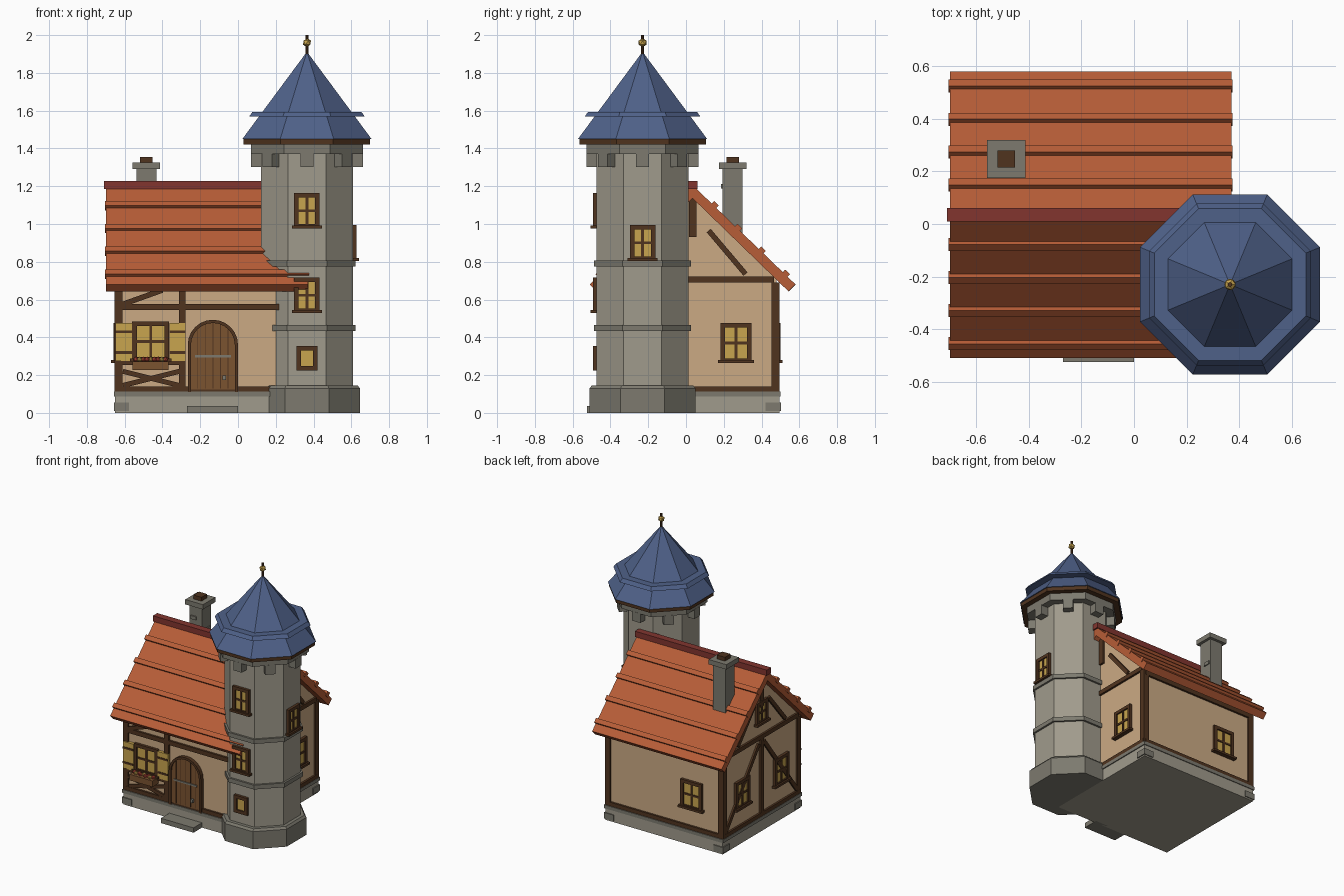
import bpy, bmesh, math
from mathutils import Matrix, Vector

cube = bpy.data.objects.get("Cube")
if cube:
    bpy.data.objects.remove(cube, do_unlink=True)


def material(name, hexcode):
    def linear(c):
        return c / 12.92 if c < 0.04045 else ((c + 0.055) / 1.055) ** 2.4
    rgb = [linear(v / 255) for v in bytes.fromhex(hexcode)]
    m = bpy.data.materials.new(name)
    m.use_nodes = True
    m.diffuse_color = (*rgb, 1)
    m.node_tree.nodes["Principled BSDF"].inputs["Base Color"].default_value = (*rgb, 1)
    return m


STONE = material("light stone", "A09B8C")
DARK = material("dark stone", "7D7A6F")
PLASTER = material("plaster", "CBAA84")
TIMBER = material("dark timber", "50341F")
TILE = material("clay tile", "B75D37")
RIDGE = material("ridge red", "82352F")
SLATE = material("blue slate", "4F6189")
GLASS = material("warm yellow", "C9A54E")
WOOD = material("door wood", "7B5330")
RED = material("flower red", "B8483A")

# Wall frames: local x runs along the wall, local -y points outward
TX, TY, AP = 0.365, -0.23, 0.243
CY, EAVE = 0.035, 0.70


def frame(x, y, degrees):
    return Matrix.Translation((x, y, 0)) @ Matrix.Rotation(math.radians(degrees), 4, "Z")


WORLD = Matrix()
FRONT, BACK = frame(0, -0.41, 0), frame(0, 0.48, 180)
RIGHT, LEFT = frame(0.31, 0, 90), frame(-0.64, 0, -90)
TOWER = Matrix.Translation((TX, TY, 0))


def finish(name, mat, bm):
    bmesh.ops.recalc_face_normals(bm, faces=bm.faces)
    mesh = bpy.data.meshes.new(name)
    bm.to_mesh(mesh)
    bm.free()
    mesh.materials.append(mat)
    ob = bpy.data.objects.new(name, mesh)
    bpy.context.collection.objects.link(ob)
    return ob


def block(name, mat, centre, size, at=WORLD, tilt=None):
    bm = bmesh.new()
    turn = tilt or Matrix()
    m = at @ Matrix.Translation(centre) @ turn @ Matrix.Diagonal((*size, 1))
    bmesh.ops.create_cube(bm, size=1, matrix=m)
    return finish(name, mat, bm)


def plate(name, mat, wall, u, z, w, h, d):
    return block(name, mat, (u, -d / 2, z), (w, d, h), wall)


def beam(name, wall, a, b, w=0.032, d=0.015, mat=TIMBER):
    a, b = Vector(a), Vector(b)
    mid, run = (a + b) / 2, b - a
    tilt = Matrix.Rotation(-math.atan2(run.y, run.x), 4, "Y")
    return block(name, mat, (mid.x, -d / 2, mid.y), (run.length, d, w), wall, tilt)


def prism(name, mat, wall, points, d0, d1):
    bm = bmesh.new()
    face = bm.faces.new([bm.verts.new((u, -d0, z)) for u, z in points])
    ext = bmesh.ops.extrude_face_region(bm, geom=[face])
    verts = [g for g in ext["geom"] if isinstance(g, bmesh.types.BMVert)]
    bmesh.ops.translate(bm, verts=verts, vec=(0, d0 - d1, 0))
    bm.transform(wall)
    return finish(name, mat, bm)


def octagon(name, mat, a0, a1, z0, z1):
    bm = bmesh.new()
    k = 1 / math.cos(math.pi / 8)
    m = TOWER @ Matrix.Translation((0, 0, (z0 + z1) / 2)) @ Matrix.Rotation(math.pi / 8, 4, "Z")
    bmesh.ops.create_cone(bm, cap_ends=True, segments=8, radius1=a0 * k, radius2=a1 * k,
                          depth=z1 - z0, matrix=m)
    return finish(name, mat, bm)


def ball(name, mat, centre, r):
    bm = bmesh.new()
    bmesh.ops.create_icosphere(bm, subdivisions=1, radius=r, matrix=Matrix.Translation(centre))
    return finish(name, mat, bm)


def window(name, wall, u, z, w, h, bars=True):
    t = 0.024
    plate(name + "_glass", GLASS, wall, u, z, w - t, h - t, 0.009)
    for s in (-1, 1):
        plate(name + "_jamb", TIMBER, wall, u + s * (w - t) / 2, z, t, h, 0.02)
        plate(name + "_rail", TIMBER, wall, u, z + s * (h - t) / 2, w, t, 0.02)
    if bars:
        plate(name + "_mullion", TIMBER, wall, u, z, 0.014, h - t, 0.015)
        plate(name + "_transom", TIMBER, wall, u, z, w - t, 0.014, 0.015)
        plate(name + "_sill", TIMBER, wall, u, z - h / 2 + 0.008, w + 0.025, 0.016, 0.032)


# Stone base with lip, corner stones and doorstep
block("house_base", STONE, (-0.165, CY, 0.045), (0.97, 0.92, 0.09))
block("base_lip", DARK, (-0.165, CY, 0.1), (0.985, 0.932, 0.025))
for sx in (-1, 1):
    for sy in (-1, 1):
        block("corner_stone", DARK, (-0.165 + sx * 0.4525, CY + sy * 0.427, 0.033),
              (0.08, 0.08, 0.045))
        block("corner_post", TIMBER, (-0.165 + sx * 0.468, CY + sy * 0.438, 0.4),
              (0.042, 0.042, 0.58))
block("doorstep", DARK, (-0.135, -0.465, 0.018), (0.27, 0.12, 0.036))

# Plaster walls with gables
prism("house_walls", PLASTER, RIGHT,
      [(CY - 0.445, 0.11), (CY + 0.445, 0.11), (CY + 0.445, 0.71), (CY, 1.14), (CY - 0.445, 0.71)],
      -0.95, 0)

# Roof slab, raised tile courses and ridge
half = [(0, 1.206), (0.545, 0.68), (0.508, 0.643), (0, 1.136)]
outline = [(CY + u, z) for u, z in half] + [(CY - u, z) for u, z in half[2:0:-1]]
prism("roof", TILE, RIGHT, outline, -1.01, 0.06)
for s in (-1, 1):
    for off in (0.113, 0.238, 0.363, 0.49):
        block("tile_course", TILE, (-0.165, CY + s * off, 1.206 - 0.965 * off),
              (1.08, 0.034, 0.036), tilt=Matrix.Rotation(-s * math.atan(0.965), 4, "X"))
block("roof_ridge", RIDGE, (-0.165, CY, 1.206), (1.09, 0.052, 0.042))

# Timber framing on the long walls
for wall, side in ((FRONT, 1), (BACK, -1)):
    beam("sill_beam", wall, (side * -0.64, 0.125), (side * 0.31, 0.125))
    beam("wall_plate", wall, (side * -0.64, 0.67), (side * 0.31, 0.67), 0.04)
beam("front_rail", FRONT, (-0.62, 0.56), (0.3, 0.56))
beam("front_post", FRONT, (-0.295, 0.13), (-0.295, 0.68), 0.036)
beam("front_brace", FRONT, (-0.61, 0.575), (-0.4, 0.65), 0.028)
beam("apron_rail", FRONT, (-0.62, 0.265), (-0.3, 0.265), 0.022)
beam("apron_cross", FRONT, (-0.61, 0.22), (-0.31, 0.145), 0.026, 0.014)
beam("apron_cross", FRONT, (-0.61, 0.145), (-0.31, 0.22), 0.026, 0.012)

# Timber framing on the gable walls
for wall, side in ((RIGHT, 1), (LEFT, -1)):
    c = side * CY
    beam("gable_sill", wall, (c - 0.45, 0.125), (c + 0.45, 0.125))
    beam("gable_tie", wall, (c - 0.43, 0.705), (c + 0.43, 0.705))
    beam("king_post", wall, (c, 0.93), (c, 1.14), 0.04)
    for s in (-1, 1):
        beam("gable_brace", wall, (c + s * 0.085, 0.965), (c + s * 0.28, 0.735), 0.028)
        if side < 0:
            beam("wall_brace", wall, (c + s * 0.03, 0.66), (c + s * 0.42, 0.15), 0.03, 0.013)
beam("left_post", LEFT, (-CY, 0.13), (-CY, 0.7), 0.036)

# House windows
window("front_window", FRONT, -0.4625, 0.378, 0.195, 0.21)
window("back_window", BACK, 0.39, 0.37, 0.175, 0.21)
window("right_window", RIGHT, 0.265, 0.37, 0.165, 0.21)
for u in (-0.265, 0.195):
    window("left_window", LEFT, u, 0.37, 0.165, 0.21)
window("attic_window", LEFT, -CY, 0.89, 0.13, 0.17)

# Shutters with straps
for u in (-0.605, -0.32):
    plate("shutter", GLASS, FRONT, u, 0.375, 0.086, 0.2, 0.022)
    for z in (0.32, 0.43):
        plate("shutter_strap", TIMBER, FRONT, u, z, 0.086, 0.014, 0.026)

# Flower box
block("flower_box", WOOD, (-0.4625, -0.45, 0.25), (0.19, 0.07, 0.045))
for i in range(9):
    ball("flower", GLASS if i % 3 == 1 else RED,
         (-0.54 + i * 0.0195, -0.45 - 0.012 * (i % 2), 0.283), 0.015)


# Arched door with frame, plank gaps, straps and handle
def arch(r, z0):
    steps = [math.pi * i / 12 for i in range(13)]
    curve = [(-0.133 + r * math.cos(a), 0.36 + r * math.sin(a)) for a in steps]
    return [(-0.133 + r, z0)] + curve + [(-0.133 - r, z0)]


prism("door", WOOD, FRONT, arch(0.12, 0.125), 0, 0.017)
prism("door_frame", TIMBER, FRONT, arch(0.133, 0.11) + arch(0.116, 0.11)[::-1], 0, 0.028)
for i in range(-2, 3):
    top = 0.36 + math.sqrt(0.115 ** 2 - (i * 0.04) ** 2)
    beam("plank_gap", FRONT, (-0.133 + i * 0.04, 0.13), (-0.133 + i * 0.04, top), 0.004, 0.019)
plate("door_strap", DARK, FRONT, -0.133, 0.3, 0.19, 0.012, 0.024)
plate("door_handle", DARK, FRONT, -0.073, 0.185, 0.018, 0.024, 0.035)

# Chimney
block("chimney", DARK, (-0.485, 0.247, 1.08), (0.105, 0.105, 0.44))
block("chimney_cap", DARK, (-0.485, 0.247, 1.308), (0.146, 0.146, 0.036))
block("chimney_flue", TIMBER, (-0.485, 0.247, 1.337), (0.066, 0.066, 0.036))
block("chimney_stone", DARK, (-0.435, 0.265, 1.11), (0.02, 0.05, 0.025))
block("chimney_stone", DARK, (-0.5, 0.195, 1.2), (0.045, 0.02, 0.025))

# Tower body, bands and cornice
octagon("tower_shaft", STONE, AP, AP, 0.1, 1.39)
octagon("tower_base", DARK, 0.28, 0.28, 0, 0.13)
octagon("tower_base_top", DARK, 0.28, 0.268, 0.13, 0.146)
for z in (0.45, 0.79):
    octagon("tower_band", DARK, 0.257, 0.257, z - 0.016, z + 0.016)
octagon("tower_cornice", DARK, 0.296, 0.296, 1.37, 1.425)
for i in range(8):
    side = TOWER @ Matrix.Rotation(i * math.pi / 4, 4, "Z")
    block("corbel", DARK, (0, -0.267, 1.338), (0.07, 0.06, 0.07), side)

# Tower roof and finial
octagon("tower_eave", TIMBER, 0.335, 0.335, 1.422, 1.452)
octagon("tower_roof", SLATE, 0.342, 0.0, 1.45, 1.912)
octagon("roof_collar", SLATE, 0.307, 0.288, 1.568, 1.594)
octagon("finial_rod", TIMBER, 0.008, 0.008, 1.88, 2.0)
ball("finial_ball", GLASS, (TX, TY, 1.96), 0.024)

# Tower windows
TOWER_FRONT, TOWER_RIGHT = frame(TX, TY - AP, 0), frame(TX + AP, TY, 90)
window("tower_upper_window", TOWER_FRONT, 0, 1.07, 0.135, 0.19)
window("tower_middle_window", TOWER_FRONT, 0, 0.623, 0.135, 0.19)
window("tower_small_window", TOWER_FRONT, 0, 0.29, 0.11, 0.13, bars=False)
window("tower_side_window", TOWER_RIGHT, 0, 0.9, 0.135, 0.19)
